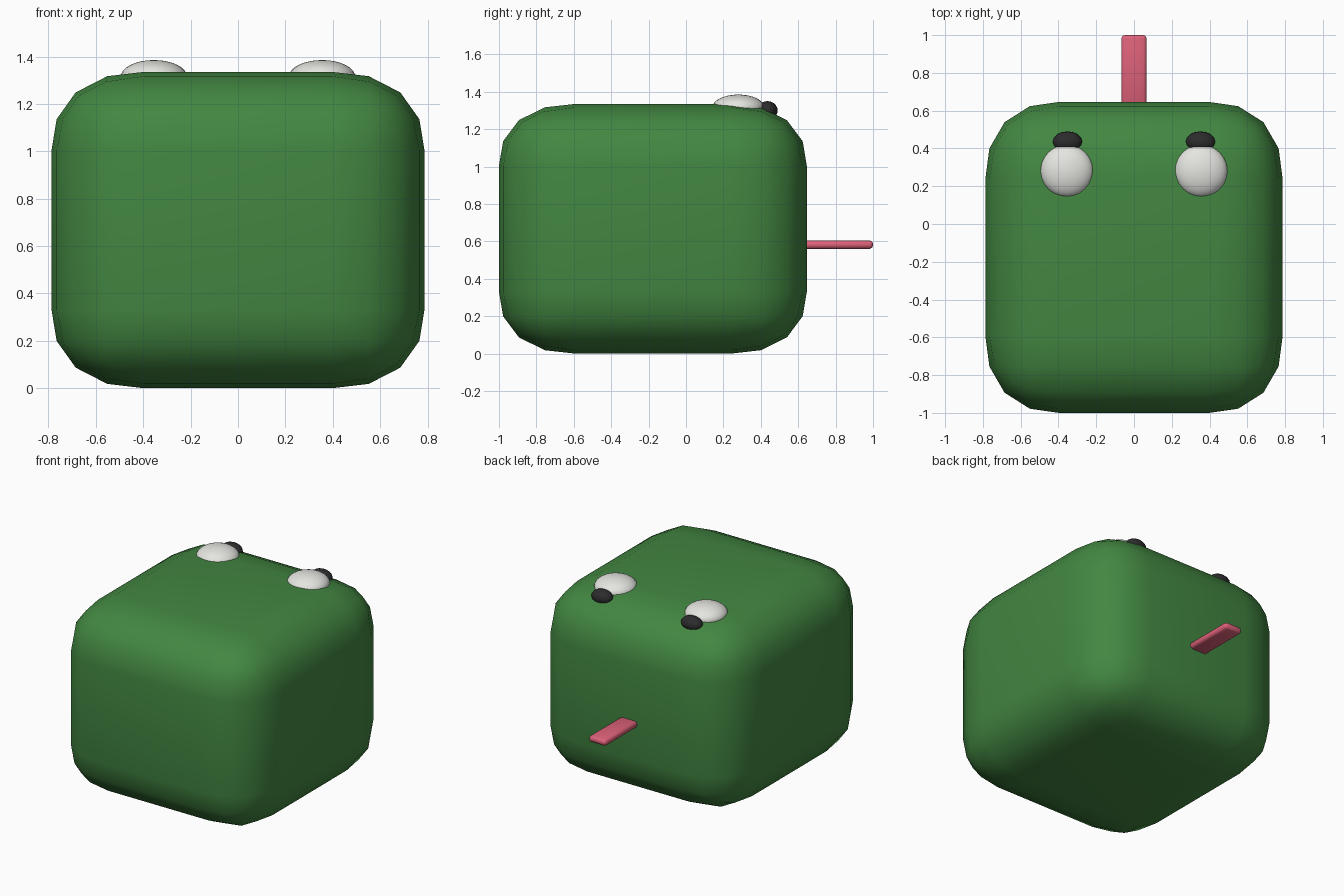
import bpy, bmesh, math
from mathutils import Matrix

if "Cube" in bpy.data.objects:
    bpy.data.objects.remove(bpy.data.objects["Cube"])


def material(name, rgb):
    m = bpy.data.materials.new(name)
    m.diffuse_color = (*rgb, 1)
    m.use_nodes = True
    m.node_tree.nodes["Principled BSDF"].inputs["Base Color"].default_value = m.diffuse_color
    return m


green = material("green", (0.055, 0.24, 0.053))
white = material("off_white", (0.78, 0.78, 0.75))
black = material("near_black", (0.025, 0.025, 0.027))
pink = material("pink", (0.72, 0.12, 0.19))


def finish(name, bm, size, centre, mat):
    """Scale and place the mesh, then make a smooth object of it."""
    bmesh.ops.transform(bm, matrix=Matrix.Translation(centre) @ Matrix.Diagonal((*size, 1)), verts=bm.verts)
    for f in bm.faces:
        f.smooth = True
    me = bpy.data.meshes.new(name)
    bm.to_mesh(me)
    bm.free()
    me.materials.append(mat)
    ob = bpy.data.objects.new(name, me)
    bpy.context.collection.objects.link(ob)
    return ob


def rounded_box(name, half, centre, bevel, segments, profile, mat, pre=(1, 1, 1)):
    bm = bmesh.new()
    bmesh.ops.create_cube(bm, size=2)
    bmesh.ops.scale(bm, vec=pre, verts=bm.verts)
    bmesh.ops.bevel(bm, geom=bm.edges[:], offset=bevel, segments=segments,
                    profile=profile, affect='EDGES', clamp_overlap=True)
    return finish(name, bm, half, centre, mat)


def ellipsoid(name, radii, centre, mat, u=24, v=16):
    bm = bmesh.new()
    bmesh.ops.create_uvsphere(bm, u_segments=u, v_segments=v, radius=1)
    return finish(name, bm, radii, centre, mat)


# head: strongly rounded block
rounded_box("head", (0.787, 0.823, 0.6675), (0, -0.177, 0.6675), 0.495, 4, 0.545, green)

# eyes and pupils, mirrored
for side, s in (("left", -1), ("right", 1)):
    ellipsoid(f"{side}_eye", (0.14, 0.14, 0.07), (s * 0.355, 0.28, 1.315), white)
    ellipsoid(f"{side}_pupil", (0.078, 0.055, 0.05), (s * 0.352, 0.435, 1.30), black, 16, 10)

# tongue: thin flat strip
rounded_box("tongue", (1, 1, 1), (0, 0.8, 0.5825), 0.018, 2, 0.5, pink, (0.067, 0.2, 0.0225))
